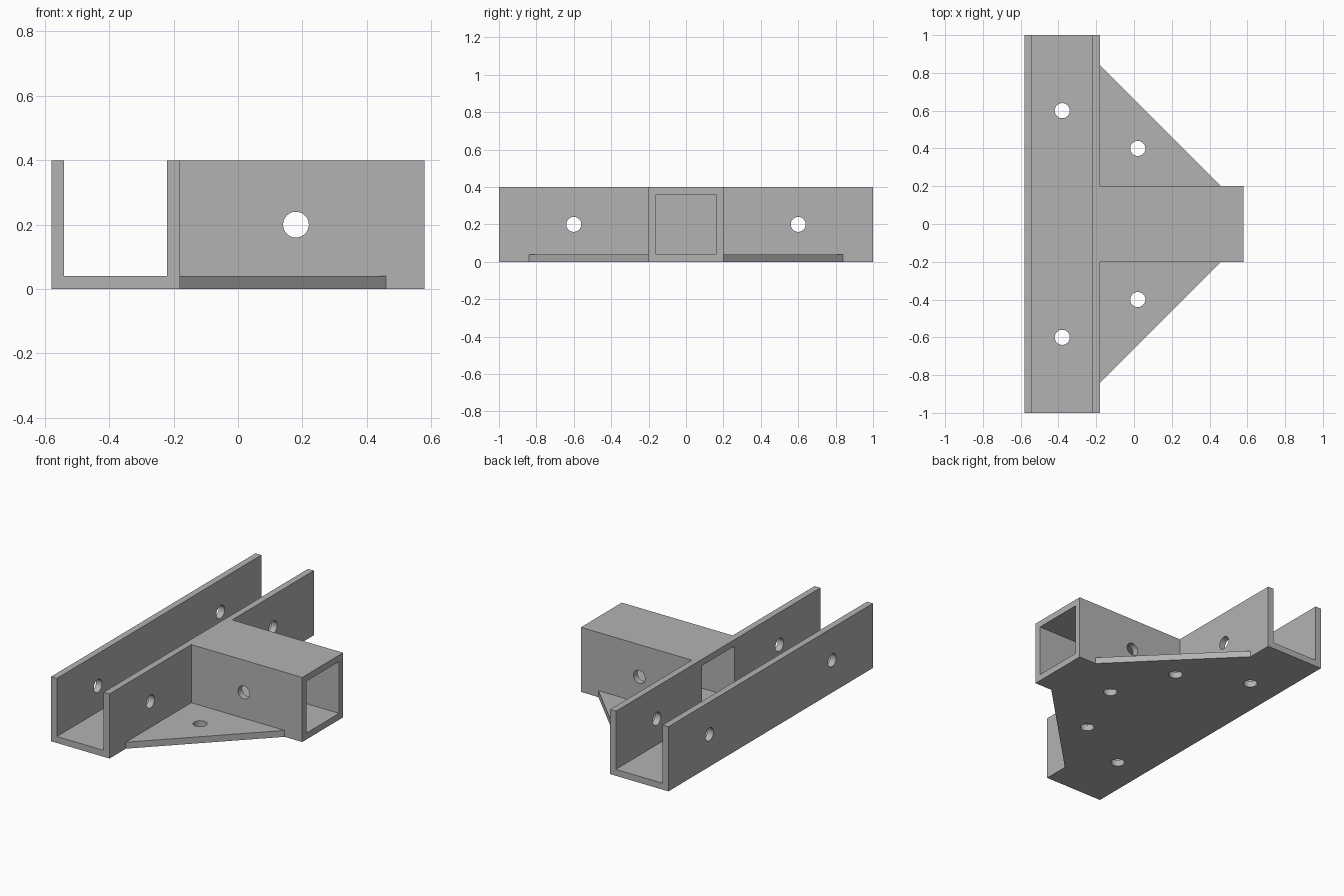
import bpy, bmesh, math
from mathutils import Matrix, Vector

cube = bpy.data.objects.get("Cube")
if cube:
    bpy.data.objects.remove(cube, do_unlink=True)

WALL, SIZE = 0.04, 0.4
HALF = SIZE / 2
X0, X1, X2 = -0.58, -0.18, 0.58      # channel outside, channel inside, tube end
HOLE_R = 0.04

metal = bpy.data.materials.new("grey_metal")
metal.use_nodes = True
grey = (0.45, 0.45, 0.45, 1)
metal.diffuse_color = grey
metal.node_tree.nodes["Principled BSDF"].inputs["Base Color"].default_value = grey


def finish(name, bm):
    bmesh.ops.recalc_face_normals(bm, faces=bm.faces)
    mesh = bpy.data.meshes.new(name)
    bm.to_mesh(mesh)
    bm.free()
    mesh.materials.append(metal)
    obj = bpy.data.objects.new(name, mesh)
    bpy.context.collection.objects.link(obj)
    return obj


def prism(name, points, offset):
    """Extrude a flat outline along an offset."""
    bm = bmesh.new()
    face = bm.faces.new([bm.verts.new(p) for p in points])
    ext = bmesh.ops.extrude_face_region(bm, geom=[face], use_keep_orig=True)
    moved = [v for v in ext["geom"] if isinstance(v, bmesh.types.BMVert)]
    bmesh.ops.translate(bm, verts=moved, vec=offset)
    return finish(name, bm)


def box(name, low, high):
    low, high = Vector(low), Vector(high)
    bm = bmesh.new()
    bmesh.ops.create_cube(bm, size=1, matrix=Matrix.Translation((low + high) / 2)
                          @ Matrix.Diagonal((*(high - low), 1)))
    return finish(name, bm)


def drill(center, axis, length):
    """Round cutter for a bolt hole."""
    turn = Vector((0, 0, 1)).rotation_difference(Vector(axis)).to_matrix().to_4x4()
    bm = bmesh.new()
    bmesh.ops.create_cone(bm, cap_ends=True, segments=32, radius1=HOLE_R, radius2=HOLE_R,
                          depth=length, matrix=Matrix.Translation(center) @ turn)
    return finish("hole_cutter", bm)


def cut(obj, cutters):
    bpy.ops.object.select_all(action='DESELECT')
    bpy.context.view_layer.objects.active = obj
    obj.select_set(True)
    for cutter in cutters:
        mod = obj.modifiers.new("cut", 'BOOLEAN')
        mod.operation, mod.solver, mod.object = 'DIFFERENCE', 'EXACT', cutter
        bpy.ops.object.modifier_apply(modifier=mod.name)
        bpy.data.objects.remove(cutter, do_unlink=True)
    bpy.ops.object.shade_smooth_by_angle(angle=math.radians(30))


# Open-topped channel with bolt holes and the mouth of the branch tube
xi0, xi1 = X0 + WALL, X1 - WALL
profile = [(X0, 0), (X1, 0), (X1, SIZE), (xi1, SIZE),
           (xi1, WALL), (xi0, WALL), (xi0, SIZE), (X0, SIZE)]
channel = prism("channel", [(x, -1, z) for x, z in profile], (0, 2, 0))
mid = (X0 + X1) / 2
inner = HALF - WALL
cutters = [box("mouth_cutter", (xi1 - 0.05, -inner, WALL), (X1 + 0.05, inner, SIZE - WALL))]
for y in (-0.6, 0.6):
    cutters.append(drill((mid, y, HALF), (1, 0, 0), 0.6))
    cutters.append(drill((mid, y, WALL / 2), (0, 0, 1), 0.1))
cut(channel, cutters)

# Square branch tube, bolted through the sides and the floor
tube = box("branch_tube", (X1, -HALF, 0), (X2, HALF, SIZE))
bolt_x = (X1 + X2) / 2 - 0.02
cut(tube, [box("bore_cutter", (X1 - 0.1, -inner, WALL), (X2 + 0.1, inner, SIZE - WALL)),
           drill((bolt_x, 0, HALF), (0, 1, 0), 0.6),
           drill((bolt_x, 0, WALL / 2), (0, 0, 1), 0.1)])

# Triangular gusset plates in both corners
for name, side in (("gusset_front", -1), ("gusset_back", 1)):
    corners = [(X1, HALF), (X1 + 0.64, HALF), (X1, HALF + 0.64)]
    gusset = prism(name, [(x, side * y, 0) for x, y in corners], (0, 0, WALL))
    cut(gusset, [drill((X1 + HALF, side * SIZE, WALL / 2), (0, 0, 1), 0.1)])
